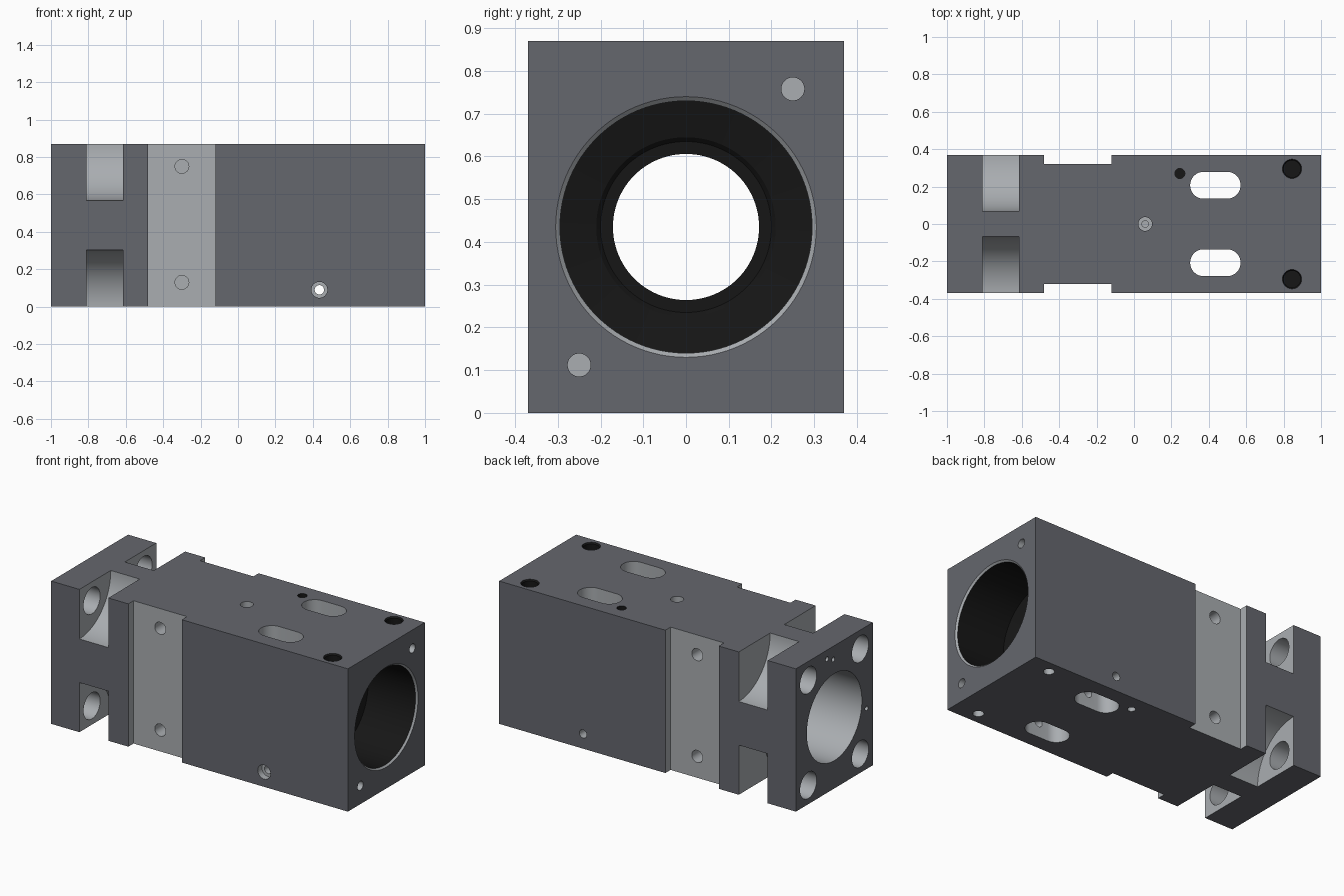
import bpy, bmesh, math
from mathutils import Vector

if "Cube" in bpy.data.objects:
    bpy.data.objects.remove(bpy.data.objects["Cube"])

H, W, ZC = 0.87, 0.37, 0.435   # height, half width, bore centre height


def material(name, rgb):
    m = bpy.data.materials.new(name)
    m.diffuse_color = (*rgb, 1)
    m.use_nodes = True
    m.node_tree.nodes["Principled BSDF"].inputs["Base Color"].default_value = m.diffuse_color
    return m


COATED = material("coated_grey", (0.13, 0.135, 0.155))
BARE = material("machined_grey", (0.40, 0.42, 0.44))
BLACK = material("threaded_black", (0.008, 0.008, 0.008))


def finish(bm, name, mat):
    bmesh.ops.recalc_face_normals(bm, faces=bm.faces)
    me = bpy.data.meshes.new(name)
    bm.to_mesh(me)
    bm.free()
    me.materials.append(mat)
    ob = bpy.data.objects.new(name, me)
    bpy.context.collection.objects.link(ob)
    return ob


def box(name, lo, hi, mat):
    bm = bmesh.new()
    bmesh.ops.create_cube(bm, size=1)
    for v in bm.verts:
        v.co = [(a + b) / 2 + c * (b - a) for a, b, c in zip(lo, hi, v.co)]
    return finish(bm, name, mat)


def lathe(name, origin, axis, profile, mat, n=32):
    """Solid of revolution; profile is (distance along axis, radius)."""
    bm = bmesh.new()
    q = Vector(axis).to_track_quat('Z', 'Y')
    rings = []
    for t, r in profile:
        ring = []
        for i in range(n):
            a = 2 * math.pi * i / n
            p = Vector((r * math.cos(a), r * math.sin(a), t))
            ring.append(bm.verts.new(Vector(origin) + q @ p))
        rings.append(ring)
    for a, b in zip(rings, rings[1:]):
        for i in range(n):
            j = (i + 1) % n
            bm.faces.new((a[i], a[j], b[j], b[i]))
    bm.faces.new(rings[0])
    bm.faces.new(rings[-1])
    return finish(bm, name, mat)


def slot(name, x0, x1, y, r, mat, n=16):
    """Vertical through slot with round ends."""
    bm = bmesh.new()
    pts = []
    for cx, start in ((x1 - r, -math.pi / 2), (x0 + r, math.pi / 2)):
        for i in range(n + 1):
            a = start + math.pi * i / n
            pts.append(bm.verts.new((cx + r * math.cos(a), y + r * math.sin(a), -0.05)))
    f = bm.faces.new(pts)
    new = bmesh.ops.extrude_face_region(bm, geom=[f])["geom"]
    bmesh.ops.translate(bm, vec=(0, 0, H + 0.1),
                        verts=[g for g in new if isinstance(g, bmesh.types.BMVert)])
    return finish(bm, name, mat)


def hole(name, origin, axis, r, depth, mat=BARE, n=32):
    return lathe(name, origin, axis, [(-0.03, r), (depth, r)], mat, n)


body = box("housing_block", (-1, -W, 0), (1, W, H), COATED)
for m in (BARE, BLACK):
    body.data.materials.append(m)
cuts = []

# central bore: plain seat on the left, neck, threaded seat on the right
cuts.append(lathe("left_bore", (-1, 0, ZC), (1, 0, 0), [(-0.03, 0.265), (1.25, 0.265)], BARE, 96))
cuts.append(lathe("neck_bore", (0, 0, ZC), (1, 0, 0), [(0.2, 0.171), (0.75, 0.171)], BLACK, 96))
cuts.append(lathe("threaded_bore", (1, 0, ZC), (-1, 0, 0),
                  [(-0.03, 0.295), (0.33, 0.295), (0.35, 0.21), (0.36, 0.20)], BLACK, 96))
cuts.append(lathe("bore_chamfer", (1, 0, ZC), (-1, 0, 0),
                  [(-0.01, 0.315), (0.01, 0.295), (0.012, 0.29)], BARE, 96))

for s in (-1, 1):
    # side recesses with their blind holes
    y0, y1 = sorted((s * 0.32, s * 0.45))
    cuts.append(box("side_recess", (-0.48, y0, -0.05), (-0.12, y1, H + 0.05), BARE))
    for z in (0.13, 0.75):
        cuts.append(hole("recess_hole", (-0.3, s * 0.32, z), (0, -s, 0), 0.037, 0.10))
    # corner pockets and the flange bolt holes opening into them
    for z, zb in ((0, 0.115), (H, 0.755)):
        cuts.append(lathe("corner_pocket", (-0.81, s * W, z), (1, 0, 0),
                          [(0, 0.302), (0.195, 0.302)], BARE, 96))
        cuts.append(hole("flange_bolt_hole", (-1, s * 0.25, zb), (1, 0, 0), 0.08, 0.25))
    # through slots, top threaded holes and bottom pin holes
    cuts.append(slot("oblong_slot", 0.30, 0.57, s * 0.207, 0.072, BARE))
    cuts.append(lathe("top_threaded_hole", (0.845, s * 0.295, H), (0, 0, -1),
                      [(-0.01, 0.06), (0.008, 0.045), (0.16, 0.045)], BLACK))
    cuts.append(hole("bottom_pin_hole", (0.845, s * 0.295, 0), (0, 0, 1), 0.03, 0.08))
    # right end dowel holes on one diagonal
    cuts.append(hole("end_dowel_hole", (1, s * 0.25, ZC + s * 0.323), (-1, 0, 0), 0.027, 0.08))

# cross hole with counterbore
cuts.append(hole("cross_hole", (0.435, -W, 0.09), (0, 1, 0), 0.025, 0.8))
cuts.append(hole("cross_counterbore", (0.435, -W, 0.09), (0, 1, 0), 0.043, 0.04))
# grease port on top, small threaded hole and its twin below
cuts.append(hole("grease_port", (0.06, 0, H), (0, 0, -1), 0.037, 0.05))
cuts.append(hole("grease_port_drill", (0.06, 0, H), (0, 0, -1), 0.018, 0.25))
cuts.append(hole("small_threaded_hole", (0.245, 0.27, H), (0, 0, -1), 0.027, 0.15, BLACK))
cuts.append(hole("small_bottom_hole", (0.245, 0.27, 0), (0, 0, 1), 0.022, 0.1))
# tiny vent holes on the left face
for y, z in ((0.07, 0.815), (0.01, 0.79), (-0.31, 0.37)):
    cuts.append(hole("vent_hole", (-1, y, z), (1, 0, 0), 0.014, 0.08, BARE, 16))

# apply all cuts
bpy.context.view_layer.objects.active = body
for c in cuts:
    mod = body.modifiers.new("cut", 'BOOLEAN')
    mod.operation, mod.solver, mod.object = 'DIFFERENCE', 'EXACT', c
    mod.material_mode = 'TRANSFER'
    bpy.ops.object.modifier_apply(modifier=mod.name)
    bpy.data.objects.remove(c, do_unlink=True)

bpy.ops.object.select_all(action='DESELECT')
body.select_set(True)
bpy.ops.object.shade_smooth_by_angle(angle=math.radians(30))
